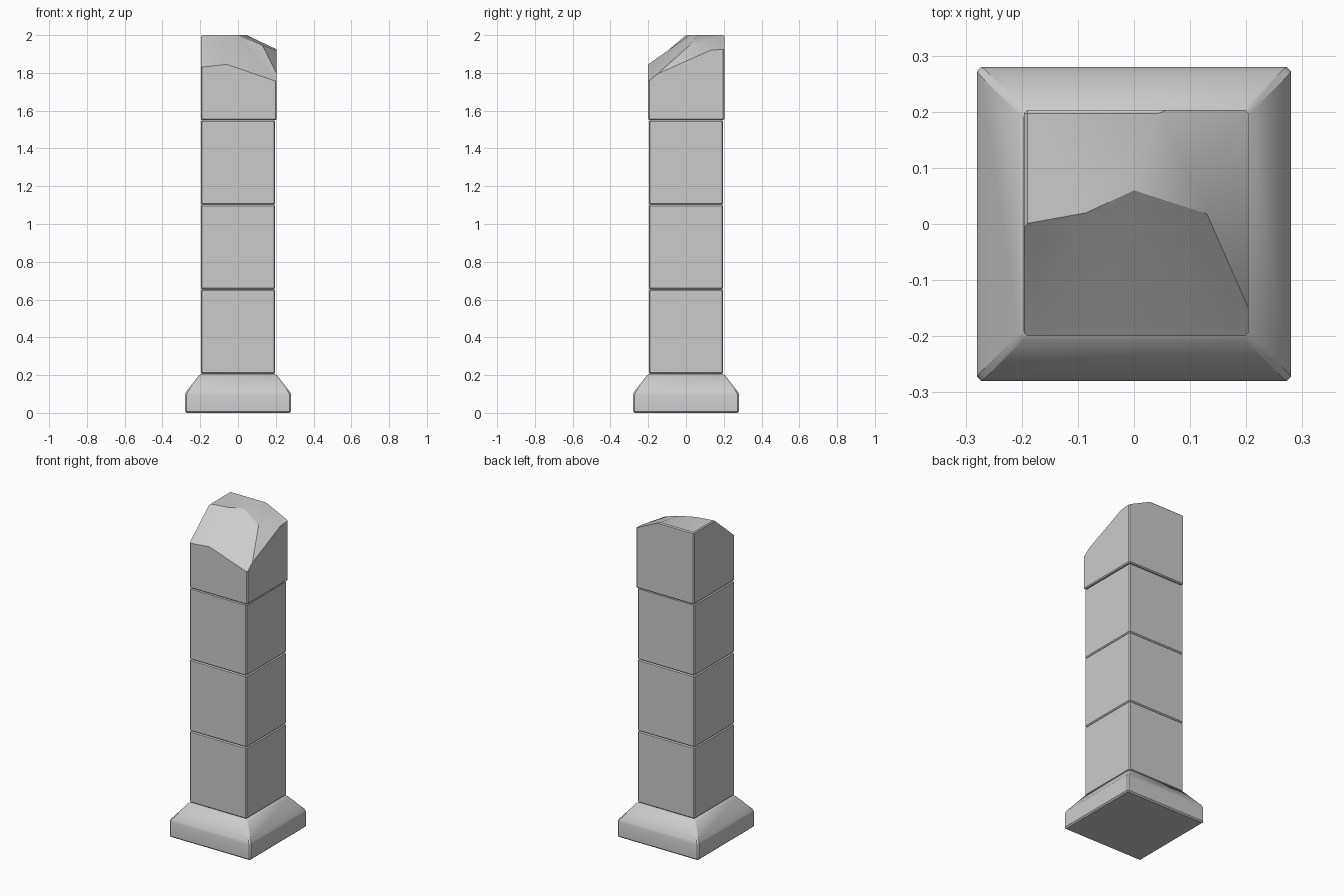
import bpy
import bmesh
from math import radians

cube = bpy.data.objects.get("Cube")
if cube:
    bpy.data.objects.remove(cube, do_unlink=True)

stone = bpy.data.materials.new("grey_stone")
stone.use_nodes = True
colour = (0.6, 0.6, 0.6, 1.0)
stone.diffuse_color = colour
stone.node_tree.nodes["Principled BSDF"].inputs["Base Color"].default_value = colour


def finish(name, bm):
    bmesh.ops.recalc_face_normals(bm, faces=bm.faces[:])
    mesh = bpy.data.meshes.new(name)
    bm.to_mesh(mesh)
    bm.free()
    mesh.materials.append(stone)
    obj = bpy.data.objects.new(name, mesh)
    bpy.context.collection.objects.link(obj)
    bpy.ops.object.select_all(action="DESELECT")
    obj.select_set(True)
    bpy.context.view_layer.objects.active = obj
    bpy.ops.object.shade_smooth_by_angle(angle=radians(30))
    return obj


def bevel(bm, edges, width):
    bmesh.ops.bevel(bm, geom=edges, offset=width, segments=1, affect="EDGES",
                    profile=0.5, clamp_overlap=True)


def square_stack(name, rings, width):
    """Square rings (half width, height) joined upward, with chamfered edges."""
    bm = bmesh.new()
    loops = [[bm.verts.new((sx * h, sy * h, z))
              for sx, sy in ((-1, -1), (1, -1), (1, 1), (-1, 1))] for h, z in rings]
    for low, high in zip(loops, loops[1:]):
        for i in range(4):
            j = (i + 1) % 4
            bm.faces.new((low[i], low[j], high[j], high[i]))
    bm.faces.new(loops[0][::-1])
    bm.faces.new(loops[-1])
    bmesh.ops.recalc_face_normals(bm, faces=bm.faces[:])
    bevel(bm, bm.edges[:], width)
    return finish(name, bm)


# Foot of the pillar with sloping shoulders
square_stack("base", [(0.28, 0), (0.28, 0.105), (0.2, 0.207)], 0.008)

# Three equal shaft blocks
START, PITCH = 0.207, 0.4475
for n in range(3):
    z = START + n * PITCH
    square_stack(f"shaft_block_{n + 1}", [(0.197, z), (0.197, z + PITCH)], 0.006)

# Broken top block
X0, X1, Y0, Y1 = -0.196, 0.204, -0.2, 0.203
Z0 = START + 3 * PITCH
bm = bmesh.new()
points = {
    "b0": (X0, Y0, Z0), "b1": (X1, Y0, Z0), "b2": (X1, Y1, Z0), "b3": (X0, Y1, Z0),
    "left": (X0, Y0, 1.83), "mid": (-0.06, Y0, 1.845), "right": (X1, Y0, 1.755),
    "r1": (X1, -0.15, 1.795), "r2": (X1, 0.13, 1.92), "r3": (X1, Y1, 1.925),
    "knee": (0.13, 0.018, 1.945), "peak": (0, 0.06, 2), "brow": (-0.085, 0.02, 2),
    "edge": (X0, 0, 2), "back": (0.045, Y1, 2), "corner": (X0, Y1, 2),
}
v = {key: bm.verts.new(co) for key, co in points.items()}
for face in (
    "b3 b2 b1 b0",                      # underside
    "b0 b1 right mid left",             # front
    "b1 b2 r3 r2 r1 right",             # left side
    "b2 b3 corner back r3",             # rear
    "b3 b0 left edge corner",           # right side
    "edge brow peak back corner",       # intact top
    "left mid brow", "left brow edge", "mid peak brow",      # front break
    "mid right peak", "right r1 peak", "r1 knee peak",
    "peak knee back", "knee r1 r2", "knee r2 r3", "knee r3 back",  # side break
):
    bm.faces.new([v[key] for key in face.split()])
bmesh.ops.recalc_face_normals(bm, faces=bm.faces[:])
worn = ("b0 b1", "b1 b2", "b2 b3", "b3 b0", "b0 left", "b1 right", "b2 r3",
        "b3 corner", "corner edge", "corner back")
bevel(bm, [bm.edges.get([v[key] for key in pair.split()]) for pair in worn], 0.006)
finish("broken_top_block", bm)
